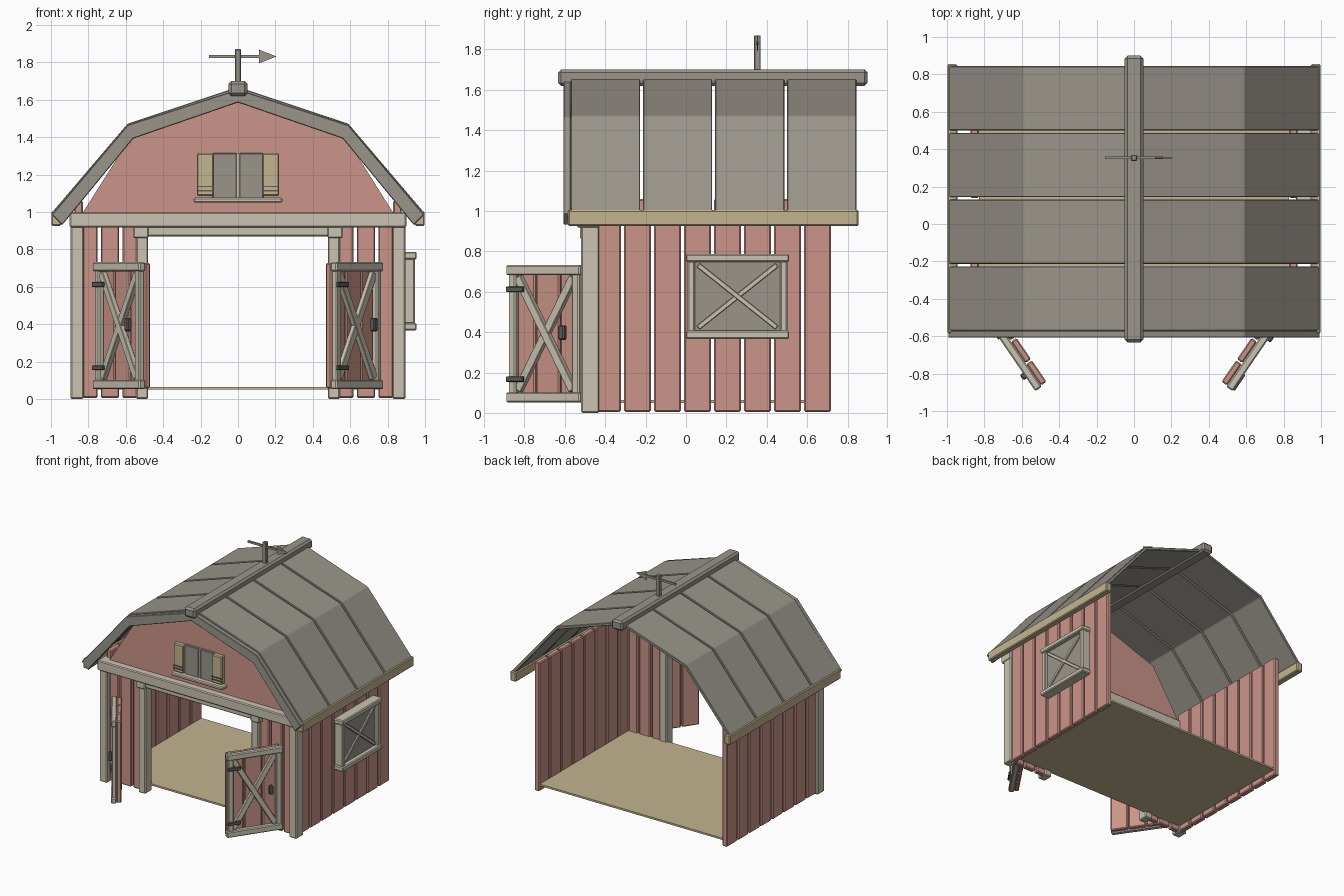
import bpy, bmesh, math
from mathutils import Matrix, Vector

cube = bpy.data.objects.get("Cube")
if cube:
    bpy.data.objects.remove(cube, do_unlink=True)


def material(name, rgb):
    m = bpy.data.materials.new(name)
    m.use_nodes = True
    m.diffuse_color = (*rgb, 1)
    m.node_tree.nodes["Principled BSDF"].inputs["Base Color"].default_value = (*rgb, 1)
    return m


RED = material("barn red", (0.60, 0.30, 0.25))
CREAM = material("cream trim", (0.59, 0.55, 0.44))
GREY = material("roof grey", (0.32, 0.30, 0.26))
TAN = material("tan wood", (0.55, 0.46, 0.28))
DARK = material("dark iron", (0.12, 0.11, 0.10))
I = Matrix.Identity(4)


def finish(name, bm, mat, M, bevel):
    bmesh.ops.recalc_face_normals(bm, faces=bm.faces)
    me = bpy.data.meshes.new(name)
    bm.to_mesh(me)
    bm.free()
    me.materials.append(mat)
    ob = bpy.data.objects.new(name, me)
    bpy.context.collection.objects.link(ob)
    ob.matrix_world = M
    if bevel:
        mod = ob.modifiers.new("soft edges", "BEVEL")
        mod.width = bevel
        mod.segments = 1
    return ob


def box(name, x, y, z, mat, M=I, bevel=0.007):
    """Box from (min, max) ranges along each axis."""
    bm = bmesh.new()
    bmesh.ops.create_cube(bm, size=1)
    for v in bm.verts:
        v.co = [r[0] + (c + 0.5) * (r[1] - r[0]) for c, r in zip(v.co, (x, y, z))]
    return finish(name, bm, mat, M, bevel)


def prism(name, pts, y, mat, bevel=0):
    """Outline in x and z, extruded along y."""
    bm = bmesh.new()
    f = bm.faces.new([bm.verts.new((px, y[0], pz)) for px, pz in pts])
    r = bmesh.ops.extrude_face_region(bm, geom=[f])
    verts = [g for g in r["geom"] if isinstance(g, bmesh.types.BMVert)]
    bmesh.ops.translate(bm, verts=verts, vec=(0, y[1] - y[0], 0))
    return finish(name, bm, mat, I, bevel)


def cross(name, hw, hz, width, y, mat, M):
    """Two diagonal bars across a frame of half sizes hw and hz."""
    half, a = math.hypot(hw, hz), math.atan2(hz, hw)
    for i, s in enumerate((1, -1)):
        yy = (y[0] + i * 0.003, y[1])
        box(f"{name}_{i + 1}", (-half, half), yy, (-width / 2, width / 2), mat,
            M @ Matrix.Rotation(s * a, 4, "Y"), 0.003)


def band(outer, inner):
    """Closed outline of a symmetric gambrel strip, from half profiles."""
    def full(h):
        return [(-px, pz) for px, pz in reversed(h[1:])] + h
    return full(outer) + full(inner)[::-1]


# Floor
box("floor", (-0.83, 0.83), (-0.45, 0.71), (0.05, 0.065), TAN, bevel=0)

# Side walls, front walls and posts
for s, side in ((1, "left"), (-1, "right")):
    def span(a, b):
        return tuple(sorted((s * a, s * b)))
    for i in range(8):
        y = -0.455 + i * 0.1485
        box(f"{side}_wall_plank_{i + 1}", span(0.83, 0.875), (y, y + 0.133), (0.005, 1.06), RED)
    for i, (a, b) in enumerate(((0.75, 0.83), (0.635, 0.733), (0.52, 0.617))):
        box(f"{side}_front_plank_{i + 1}", span(a, b), (-0.48, -0.44), (0.005, 0.93), RED)
    box(f"{side}_corner_post", span(0.825, 0.895), (-0.52, -0.43), (0, 0.93), CREAM)
    box(f"{side}_door_post", span(0.48, 0.545), (-0.515, -0.43), (0, 0.87), CREAM)
    box(f"{side}_post_cap", span(0.478, 0.56), (-0.525, -0.43), (0.86, 0.925), CREAM)

    # Eave beam
    box(f"{side}_eave_beam", span(0.945, 0.998), (-0.585, 0.855), (0.925, 1.005), TAN)

box("front_beam", (-0.9, 0.9), (-0.54, -0.43), (0.917, 0.998), CREAM)
box("lintel", (-0.5, 0.5), (-0.51, -0.44), (0.87, 0.925), CREAM)

# Gable wall
prism("gable", [(-0.84, 0.98), (0.84, 0.98), (0.575, 1.40), (0, 1.60), (-0.575, 1.40)],
      (-0.48, -0.45), RED)

# Roof panels, front rafter and ridge
panel = band([(0, 1.668), (0.59, 1.472), (0.992, 1.0)], [(0, 1.645), (0.578, 1.45), (0.97, 0.985)])
for i in range(4):
    y = -0.57 + i * 0.357
    prism(f"roof_panel_{i + 1}", panel, (y, y + 0.343), GREY, 0.004)
rafter = band([(0, 1.655), (0.59, 1.465), (0.995, 0.985)], [(0, 1.585), (0.56, 1.392), (0.94, 0.93)])
prism("front_rafter", rafter, (-0.607, -0.57), GREY, 0.004)
box("ridge_beam", (-0.05, 0.05), (-0.633, 0.9), (1.62, 1.7), GREY, bevel=0.015)

# Weathervane
box("vane_post", (-0.016, 0.016), (0.337, 0.37), (1.69, 1.87), GREY, bevel=0.004)
box("vane_bar", (-0.155, 0.155), (0.347, 0.36), (1.823, 1.839), GREY, bevel=0)
prism("vane_arrowhead", [(0.112, 1.868), (0.206, 1.831), (0.112, 1.794)], (0.351, 0.356), GREY)


# Loft window
for s, side in ((1, "left"), (-1, "right")):
    def span(a, b):
        return tuple(sorted((s * a, s * b)))
    box(f"{side}_loft_pane", span(0.008, 0.135), (-0.5, -0.47), (1.07, 1.315), GREY, bevel=0.004)
    box(f"{side}_loft_shutter", span(0.13, 0.22), (-0.525, -0.48), (1.085, 1.315), TAN)
    for i, z in enumerate((1.11, 1.132)):
        box(f"{side}_shutter_hinge_{i + 1}", span(0.132, 0.218), (-0.53, -0.52), (z, z + 0.008),
            DARK, bevel=0)
box("loft_sill", (-0.237, 0.237), (-0.54, -0.47), (1.05, 1.077), CREAM)
box("loft_mullion", (-0.01, 0.01), (-0.495, -0.47), (1.07, 1.315), CREAM, bevel=0)


# Side window
M = Matrix.Translation((0.875, 0.255, 0.577)) @ Matrix.Rotation(math.pi / 2, 4, "Z")
box("side_window_pane", (-0.23, 0.23), (-0.045, 0.01), (-0.19, 0.19), GREY, M, 0)
for s, where in ((1, "top"), (-1, "bottom")):
    z = sorted((s * 0.17, s * 0.21))
    box(f"side_window_{where}_rail", (-0.256, 0.256), (-0.08, 0.01), z, CREAM, M)
    x = sorted((s * 0.21, s * 0.248))
    box(f"side_window_{where}_stile", x, (-0.07, 0.01), (-0.175, 0.175), CREAM, M)
cross("side_window_bar", 0.195, 0.155, 0.024, (-0.06, -0.04), CREAM, M)


# Open doors, each with its hinges on the same hand
def door(side, s):
    M = (Matrix.Translation((s * 0.619, -0.686, 0.392))
         @ Matrix.Rotation(s * math.radians(55.6), 4, "Z"))
    for i in range(3):
        x = -0.215 + i * 0.146
        box(f"{side}_door_plank_{i + 1}", (x, x + 0.138), (0, 0.036), (-0.335, 0.335), RED, M)
    for t, where in ((1, "top"), (-1, "bottom")):
        box(f"{side}_door_{where}_rail", (-0.223, 0.223), (-0.042, 0),
            sorted((t * 0.29, t * 0.34)), CREAM, M)
    for t, where in ((1, "inner"), (-1, "outer")):
        box(f"{side}_door_{where}_stile", sorted((t * 0.168, t * 0.212)), (-0.036, 0),
            (-0.3, 0.3), CREAM, M)
    cross(f"{side}_door_brace", 0.165, 0.28, 0.042, (-0.03, 0), CREAM, M)
    for i, z in enumerate((0.22, -0.225)):
        box(f"{side}_door_hinge_{i + 1}", (-0.217, -0.115), (-0.05, -0.034),
            (z - 0.013, z + 0.013), DARK, M, 0.003)
    box(f"{side}_door_handle", (0.105, 0.14), (-0.062, -0.032), (-0.03, 0.042), DARK, M, 0.006)


door("left", 1)
door("right", -1)
